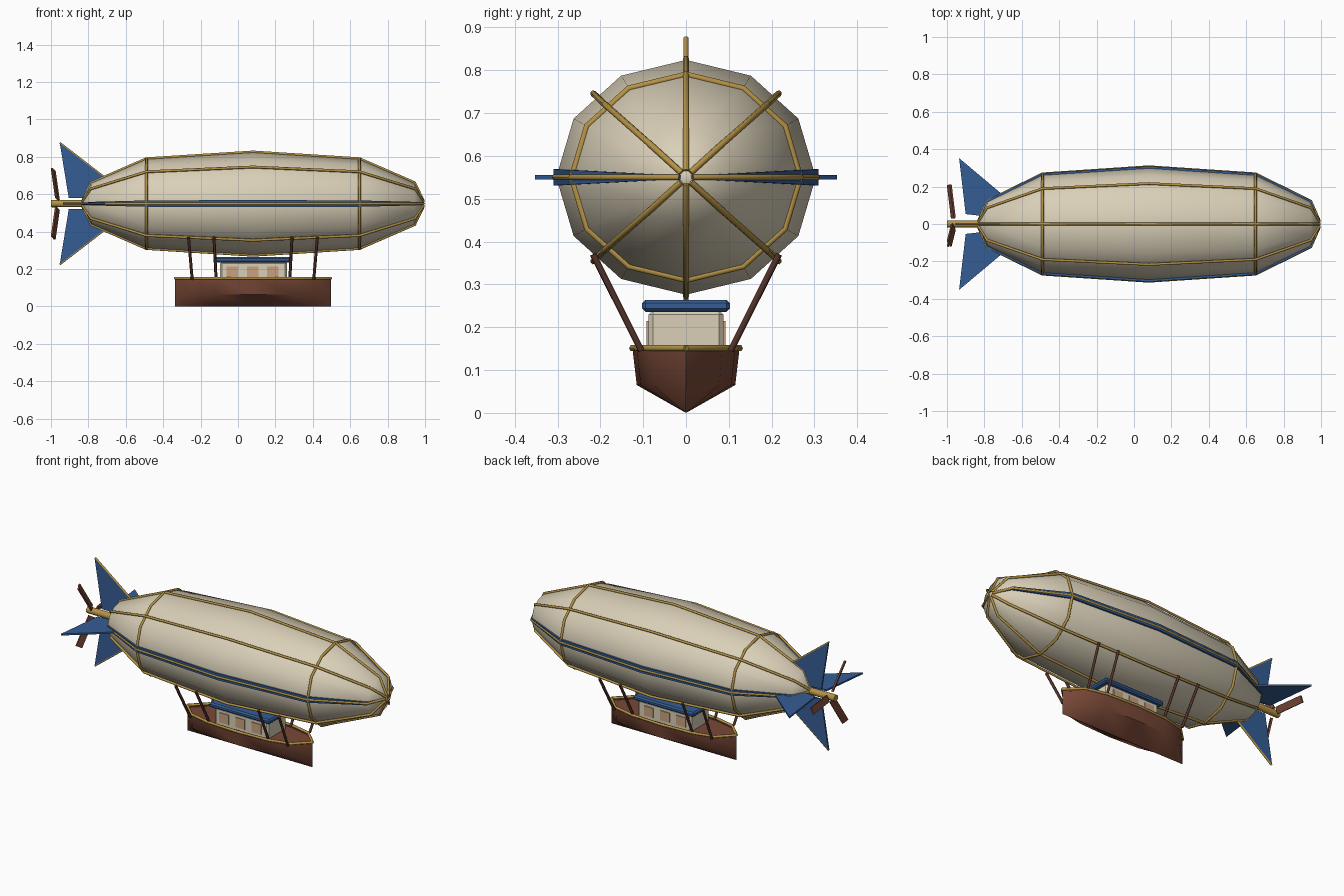
import bpy, bmesh, math
from mathutils import Matrix, Vector

if "Cube" in bpy.data.objects:
    bpy.data.objects.remove(bpy.data.objects["Cube"])


def mat(name, c):
    m = bpy.data.materials.new(name)
    m.diffuse_color = (*c, 1)
    m.use_nodes = True
    m.node_tree.nodes["Principled BSDF"].inputs["Base Color"].default_value = m.diffuse_color
    return m


CREAM = mat("cream_canvas", (0.70, 0.63, 0.48))
GOLD = mat("brass", (0.46, 0.29, 0.06))
BLUE = mat("blue_paint", (0.035, 0.11, 0.30))
WOOD = mat("red_brown_wood", (0.19, 0.065, 0.038))
DARK = mat("dark_wood", (0.09, 0.032, 0.023))
WINDOW = mat("warm_window", (0.58, 0.36, 0.22))

CX, CZ = 0.08, 0.55          # centre of the envelope
# envelope stations: x, half width in y, half height in z
HALF = [(0.57, 0.265, 0.238), (0.865, 0.12, 0.11), (0.912, 0.012, 0.012)]
STATIONS = ([(CX - d, a, b) for d, a, b in reversed(HALF)] + [(CX, 0.303, 0.274)]
            + [(CX + d, a, b) for d, a, b in HALF])


def finish(name, bm, material, smooth=None):
    bmesh.ops.remove_doubles(bm, verts=bm.verts, dist=1e-5)
    bmesh.ops.recalc_face_normals(bm, faces=bm.faces)
    me = bpy.data.meshes.new(name)
    bm.to_mesh(me)
    bm.free()
    ob = bpy.data.objects.new(name, me)
    bpy.context.collection.objects.link(ob)
    me.materials.append(material)
    if smooth:
        select(ob)
        bpy.ops.object.shade_smooth_by_angle(angle=math.radians(smooth))
    return ob


def select(ob):
    bpy.ops.object.select_all(action='DESELECT')
    ob.select_set(True)
    bpy.context.view_layer.objects.active = ob


def loft(name, rings, material, smooth=None, caps=True):
    bm = bmesh.new()
    vs = [[bm.verts.new(p) for p in r] for r in rings]
    n = len(rings[0])
    for a, b in zip(vs, vs[1:]):
        for i in range(n):
            j = (i + 1) % n
            bm.faces.new((a[i], a[j], b[j], b[i]))
    if caps:
        bm.faces.new(vs[0])
        bm.faces.new(vs[-1])
    return finish(name, bm, material, smooth)


def tube(name, pts, r, material, cyclic=False):
    cu = bpy.data.curves.new(name, 'CURVE')
    cu.dimensions = '3D'
    cu.bevel_depth = r
    cu.bevel_resolution = 1
    cu.use_fill_caps = True
    sp = cu.splines.new('POLY')
    sp.points.add(len(pts) - 1)
    for p, q in zip(sp.points, pts):
        p.co = (*q, 1)
    sp.use_cyclic_u = cyclic
    cu.materials.append(material)
    ob = bpy.data.objects.new(name, cu)
    bpy.context.collection.objects.link(ob)
    select(ob)
    bpy.ops.object.convert(target='MESH')
    return ob


def box(name, lo, hi, material, bevel=0, matrix=None):
    bm = bmesh.new()
    bmesh.ops.create_cube(bm, size=1)
    for v in bm.verts:
        v.co = Vector([l + (c + 0.5) * (h - l) for l, h, c in zip(lo, hi, v.co)])
    if bevel:
        bmesh.ops.bevel(bm, geom=bm.edges[:], offset=bevel, segments=1, affect='EDGES')
    if matrix:
        bm.transform(matrix)
    return finish(name, bm, material)


def ring(x, a, b, n=12):
    return [(x, a * math.cos(2 * math.pi * i / n), CZ + b * math.sin(2 * math.pi * i / n))
            for i in range(n)]


# envelope, hoops and lengthwise straps
loft("envelope", [ring(*s) for s in STATIONS], CREAM, 50)
for nm, (x, a, b) in (("rear_hoop", STATIONS[2]), ("front_hoop", STATIONS[4])):
    tube(nm, ring(x, a + 0.002, b + 0.002), 0.008, GOLD, True)
for k in range(8):
    t = math.pi * k / 4
    tube(f"strap_{k}", [(x, (a + 0.003) * math.cos(t), CZ + (b + 0.003) * math.sin(t))
                        for x, a, b in STATIONS], 0.0075, GOLD)

# blue side stripes
for s, nm in ((-1, "front"), (1, "back")):
    rings = []
    for x, a, b in STATIONS:
        h = 0.003 + 0.016 * a / 0.303
        rings.append([(x, s * max(a + o, 0.001), CZ + z)
                      for o, z in ((-0.012, -h), (0.006, -h), (0.006, h), (-0.012, h))])
    loft(nm + "_stripe", rings, BLUE)

# tail fins
FIN = [(-0.905, 0.03), (-0.953, 0.325), (-0.70, 0.13), (-0.70, 0.03)]
SIDE_FIN = [(-0.90, 0.053), (-0.935, 0.352), (-0.70, 0.155), (-0.70, 0.03)]
for s, nm in ((1, "upper"), (-1, "lower")):
    loft(nm + "_fin", [[(x, y, CZ + s * r) for x, r in FIN] for y in (-0.005, 0.005)], BLUE)
    tube(nm + "_fin_trim", [(x, 0, CZ + s * r) for x, r in FIN[1:3]], 0.006, GOLD)
for s, nm in ((-1, "front"), (1, "back")):
    loft(nm + "_fin", [[(x, s * r, z) for x, r in SIDE_FIN] for z in (CZ - 0.005, CZ + 0.005)], BLUE)

# propeller shaft and three pitched blades
loft("propeller_shaft", [ring(-1.0, 0.02, 0.02, 10), ring(-0.78, 0.02, 0.02, 10)], GOLD, 40)
for k in range(3):
    m = (Matrix.Translation((-0.962, 0, CZ)) @ Matrix.Rotation(2 * math.pi * k / 3, 4, 'X')
         @ Matrix.Rotation(math.radians(7), 4, 'Z') @ Matrix.Rotation(math.radians(25), 4, 'Y'))
    box(f"propeller_blade_{k}", (-0.005, 0.03, -0.02), (0.005, 0.212, 0.02), WOOD, 0, m)

# double-ended gondola hull
PLAN = [(-0.417, 0), (-0.33, 0.085), (-0.2, 0.115), (0, 0.125), (0.2, 0.115), (0.33, 0.085), (0.417, 0)]
bm = bmesh.new()
rows = [[bm.verts.new((CX + d, y, z)) for y, z in
         ((-w, 0.15), (-w * 0.92, 0.065), (0, 0), (w * 0.92, 0.065), (w, 0.15))] for d, w in PLAN]
for a, b in zip(rows, rows[1:]):
    for i in range(4):
        bm.faces.new((a[i], a[i + 1], b[i + 1], b[i]))
bmesh.ops.dissolve_degenerate(bm, dist=1e-5, edges=bm.edges)
finish("hull", bm, WOOD, 50)
deck = [(CX + d, w * 0.98) for d, w in PLAN]
bm = bmesh.new()
bm.faces.new([bm.verts.new((x, -w, 0.137)) for x, w in deck]
             + [bm.verts.new((x, w, 0.137)) for x, w in deck[-2:0:-1]])
finish("deck", bm, WOOD)
for s, nm in ((-1, "front"), (1, "back")):
    tube(nm + "_rail", [(CX + d, s * w, 0.151) for d, w in PLAN], 0.008, GOLD)

# cabin, roof and windows
box("cabin", (-0.095, -0.087, 0.13), (0.262, 0.087, 0.24), CREAM, 0.01)
box("cabin_roof", (-0.122, -0.103, 0.236), (0.282, 0.103, 0.264), BLUE, 0.008)
for i in range(3):
    x = -0.03 + 0.108 * i
    for s, nm in ((-1, "front"), (1, "back")):
        y = sorted((s * 0.085, s * 0.092))
        box(f"{nm}_window_{i}", (x - 0.031, y[0], 0.157), (x + 0.031, y[1], 0.215), WINDOW)

# struts between hull and envelope
for i, d in enumerate((-0.325, -0.197, 0.197, 0.325)):
    for s, nm in ((-1, "front"), (1, "back")):
        tube(f"{nm}_strut_{i}", [(CX + d, s * 0.104, 0.145), (CX + d * 1.06, s * 0.217, 0.37)],
             0.008, DARK)
